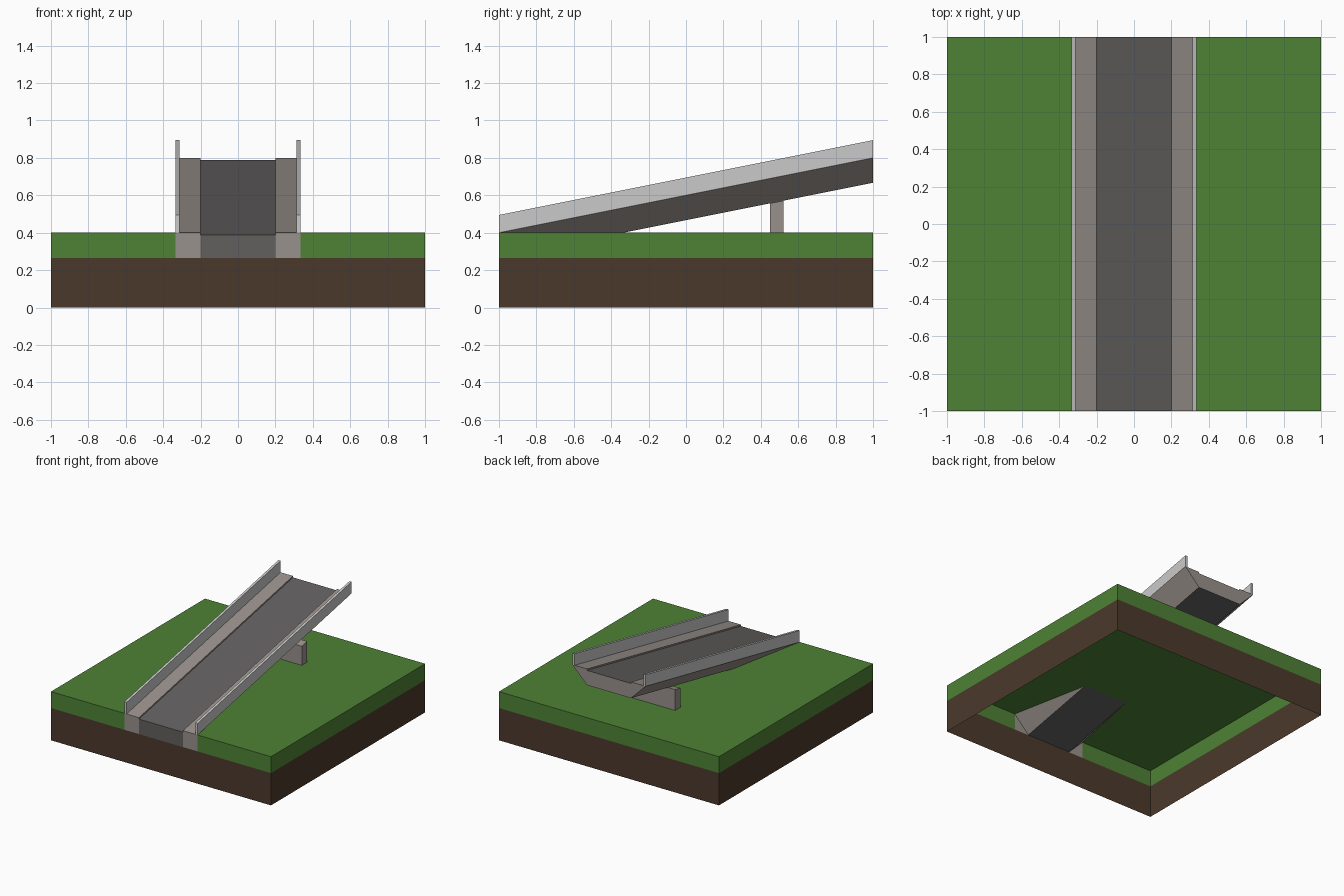
import bpy

cube = bpy.data.objects.get("Cube")
if cube:
    bpy.data.objects.remove(cube, do_unlink=True)


def material(name, rgb):
    """Flat material from 0-255 display colour."""
    lin = [((c / 255 + 0.055) / 1.055) ** 2.4 for c in rgb] + [1.0]
    m = bpy.data.materials.new(name)
    m.use_nodes = True
    m.diffuse_color = lin
    m.node_tree.nodes["Principled BSDF"].inputs["Base Color"].default_value = lin
    return m


GRASS = material("grass green", (78, 130, 53))
SOIL = material("soil brown", (75, 57, 44))
KERB = material("kerb concrete", (153, 145, 140))
ROAD = material("road asphalt", (98, 96, 95))
RAIL = material("rail light grey", (202, 202, 202))


def build(name, verts, faces, mats, indices=None):
    me = bpy.data.meshes.new(name)
    me.from_pydata(verts, [], faces)
    for m in mats:
        me.materials.append(m)
    for p, i in zip(me.polygons, indices or []):
        p.material_index = i
    ob = bpy.data.objects.new(name, me)
    bpy.context.collection.objects.link(ob)
    return ob


def slope(y):
    """Height of the kerb top along the ramp."""
    return GROUND + 0.2 * (y + 1)


GROUND, LAYER = 0.4, 0.265      # grass top, soil top
HALF, LANE = 0.333, 0.2         # ramp and road half widths
DEPTH, STEP = 0.133, 0.012      # slab thickness, road recess


def sweep(name, profile, mats, indices=None, y0=-1, y1=1, cap_front=True):
    """Sweep an (x, height) outline up the slope."""
    n = len(profile)
    verts = [(x, y, slope(y) + h) for y in (y0, y1) for x, h in profile]
    faces = [(i, (i + 1) % n, n + (i + 1) % n, n + i) for i in range(n)]
    faces.append(tuple(range(2 * n - 1, n - 1, -1)))
    if cap_front:
        faces.append(tuple(range(n)))
    return build(name, verts, faces, mats, indices)


def wall(name, outline, z0, z1, mat):
    """Upright sheet following a plan polyline."""
    n = len(outline)
    verts = [(x, y, z) for z in (z0, z1) for x, y in outline]
    faces = [(i, i + 1, n + i + 1, n + i) for i in range(n - 1)]
    return build(name, verts, faces, [mat])


# Hollow ground tile: soil skirt, grass skirt, notched grass top
corners = [(-1, -1), (1, -1), (1, 1), (-1, 1)]
wall("soil_sides", corners + corners[:1], 0, LAYER, SOIL)
wall("grass_sides", [(HALF, -1)] + corners[1:] + [(-1, -1), (-HALF, -1)],
     LAYER, GROUND, GRASS)
end = -1 + DEPTH / 0.2
top = [(-1, -1), (-HALF, -1), (-LANE, end), (LANE, end), (HALF, -1),
       (1, -1), (1, 1), (-1, 1)]
build("grass_top", [(x, y, GROUND) for x, y in top], [tuple(range(8))], [GRASS])

# Ramp end faces set in the front of the tile
wall("front_road_end", [(-LANE, -1), (LANE, -1)], LAYER, GROUND - STEP, ROAD)
wall("front_right_kerb_end", [(-HALF, -1), (-LANE, -1)], LAYER, GROUND, KERB)
wall("front_left_kerb_end", [(LANE, -1), (HALF, -1)], LAYER, GROUND, KERB)

# Ramp slab with recessed road and sides that lean in below
sweep("ramp_slab",
      [(-LANE, -DEPTH), (LANE, -DEPTH), (HALF, 0), (LANE, 0),
       (LANE, -STEP), (-LANE, -STEP), (-LANE, 0), (-HALF, 0)],
      [KERB, ROAD], [1, 0, 0, 0, 1, 0, 0, 0, 0], cap_front=False)

# Side rails
for side, s in (("left", 1), ("right", -1)):
    outline = [(s * (HALF - 0.02), 0), (s * HALF, 0),
               (s * HALF, 0.095), (s * (HALF - 0.02), 0.095)]
    sweep(side + "_rail", outline[::s], [RAIL])

# Support wall, its top sloped to meet the slab underside
w, ya, yb = 0.265, 0.45, 0.52
plan = [(-w, ya), (w, ya), (w, yb), (-w, yb)]
verts = [(x, y, GROUND) for x, y in plan] + [(x, y, slope(y) - DEPTH) for x, y in plan]
faces = [(i, (i + 1) % 4, 4 + (i + 1) % 4, 4 + i) for i in range(4)]
build("support_wall", verts, faces + [(4, 5, 6, 7)], [KERB])
